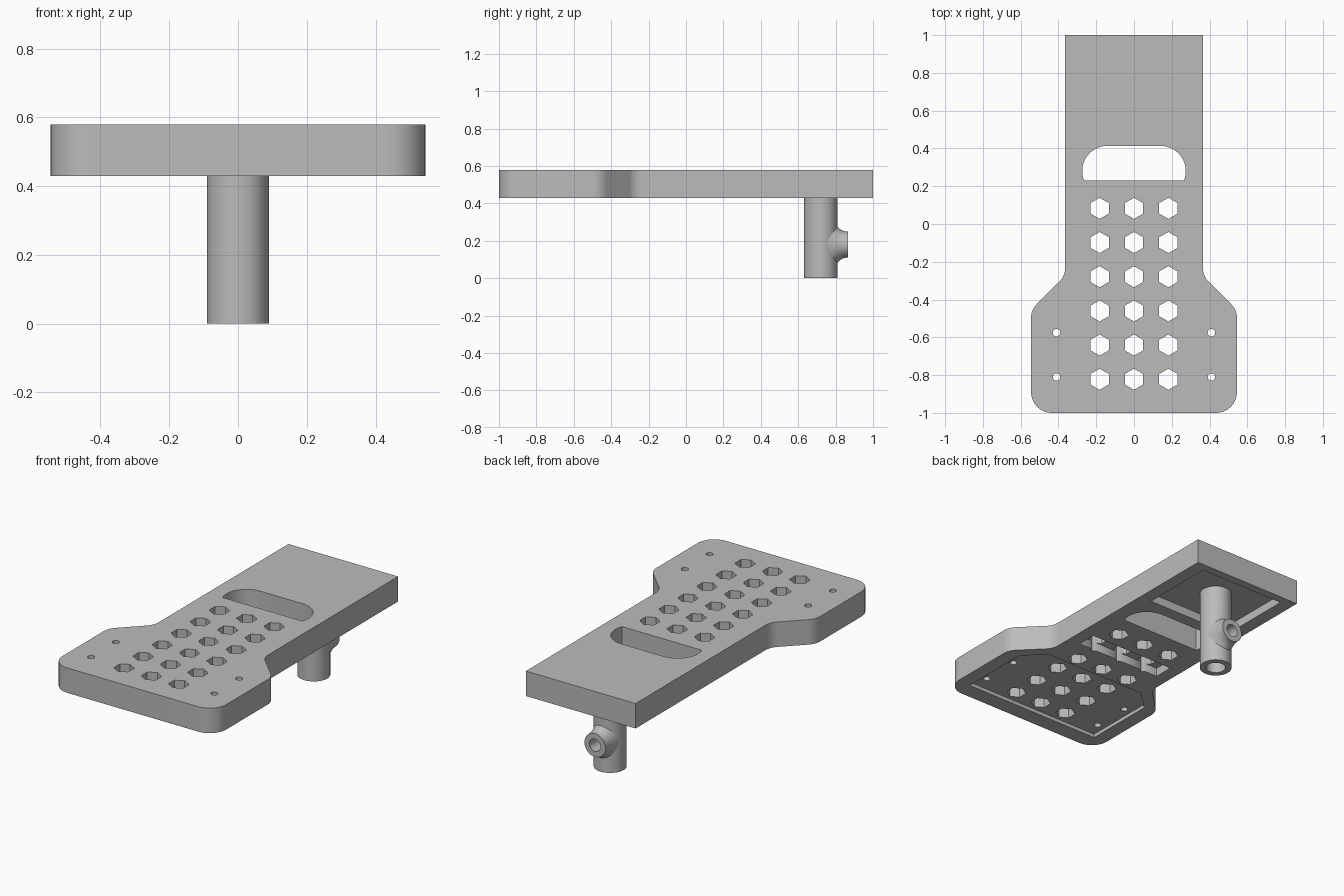
import bpy, bmesh
from math import pi, cos, sin, sqrt, radians
from mathutils import Vector

if "Cube" in bpy.data.objects:
    bpy.data.objects.remove(bpy.data.objects["Cube"], do_unlink=True)

BASE, TOP = 0.43, 0.58          # underside and top of the plate
POST_Y, POST_R, PORT_Z = 0.72, 0.09, 0.18

grey = bpy.data.materials.new("plain grey")
grey.use_nodes = True
grey.diffuse_color = (0.5, 0.5, 0.5, 1)
grey.node_tree.nodes["Principled BSDF"].inputs["Base Color"].default_value = grey.diffuse_color


def finish(name, bm):
    bmesh.ops.recalc_face_normals(bm, faces=bm.faces)
    mesh = bpy.data.meshes.new(name)
    bm.to_mesh(mesh)
    bm.free()
    obj = bpy.data.objects.new(name, mesh)
    bpy.context.collection.objects.link(obj)
    mesh.materials.append(grey)
    return obj


def prism(bm, outline, z0, z1):
    face = bm.faces.new([bm.verts.new((x, y, z0)) for x, y in outline])
    out = bmesh.ops.extrude_face_region(bm, geom=[face])["geom"]
    verts = [g for g in out if isinstance(g, bmesh.types.BMVert)]
    bmesh.ops.translate(bm, verts=verts, vec=(0, 0, z1 - z0))


def circle(x, y, r, n, start=0.0):
    return [(x + r * cos(start + 2 * pi * i / n), y + r * sin(start + 2 * pi * i / n)) for i in range(n)]


def mirrored(half):
    return half + [(-x, y) for x, y in reversed(half)]


def rounded(corners, n=10):
    """Replace each (x, y, radius) corner with a tangent arc."""
    pts = []
    for i, (x, y, r) in enumerate(corners):
        p = Vector((x, y))
        if r == 0:
            pts.append((x, y))
            continue
        a = (Vector(corners[i - 1][:2]) - p).normalized()
        b = (Vector(corners[(i + 1) % len(corners)][:2]) - p).normalized()
        half = a.angle(b) / 2
        centre = p + (a + b).normalized() * (r / sin(half))
        start = p + a * (r * cos(half) / sin(half)) - centre
        end = p + b * (r * cos(half) / sin(half)) - centre
        for k in range(n + 1):
            d = start.lerp(end, k / n)
            # even angular steps along the arc
            ang = start.angle_signed(end) * k / n
            d = Vector((start.x * cos(-ang) - start.y * sin(-ang),
                        start.x * sin(-ang) + start.y * cos(-ang)))
            pts.append(tuple(centre + d))
    return pts


def cut(obj, cutter):
    cutter.hide_render = True
    mod = obj.modifiers.new("cut", "BOOLEAN")
    mod.operation = "DIFFERENCE"
    mod.solver = "EXACT"
    mod.object = cutter
    bpy.context.view_layer.objects.active = obj
    bpy.ops.object.modifier_apply(modifier=mod.name)
    bpy.data.objects.remove(cutter, do_unlink=True)


def smooth(obj):
    bpy.ops.object.select_all(action="DESELECT")
    obj.select_set(True)
    bpy.context.view_layer.objects.active = obj
    bpy.ops.object.shade_smooth_by_angle(angle=radians(30))


# Paddle-shaped plate with rounded shoulders and front corners
side = [(0.545, -1, 0.11), (0.545, -0.455, 0.1), (0.365, -0.275, 0.1), (0.365, 1, 0)]
bm = bmesh.new()
prism(bm, rounded(side + [(-x, y, r) for x, y, r in reversed(side)]), BASE, TOP)
plate = finish("plate", bm)

# Shallow pockets in the underside
bm = bmesh.new()
prism(bm, mirrored([(0.46, -0.9), (0.46, -0.46), (0.34, -0.345)]), BASE - 0.1, BASE + 0.022)
for y0, y1 in ((-0.14, -0.02), (0.49, 0.95)):
    prism(bm, mirrored([(0.285, y0), (0.285, y1)]), BASE - 0.1, BASE + 0.052)
cut(plate, finish("pocket_cutter", bm))

# Hexagonal vents, screw holes and the hand slot
bm = bmesh.new()
for row in range(6):
    for col in (-1, 0, 1):
        prism(bm, circle(0.182 * col, 0.083 - 0.181 * row, 0.056, 6, pi / 2), BASE - 0.1, TOP + 0.1)
for x in (-0.41, 0.41):
    for y in (-0.575, -0.81):
        prism(bm, circle(x, y, 0.02, 20), BASE - 0.1, TOP + 0.1)
arc = [radians(-22 + 112 * i / 14) for i in range(15)]
prism(bm, mirrored([(0.14 + 0.134 * cos(a), 0.28 + 0.134 * sin(a)) for a in arc]), BASE - 0.1, TOP + 0.1)
cut(plate, finish("hole_cutter", bm))
smooth(plate)

# Round post, reaching up to the pocket ceiling
bm = bmesh.new()
prism(bm, circle(0, POST_Y, POST_R, 48), 0, BASE + 0.055)
post = finish("post", bm)
bm = bmesh.new()
prism(bm, circle(0, POST_Y, 0.055, 40), -0.1, BASE)
cut(post, finish("post_bore", bm))

# Port on the back of the post, flaring into it
bm = bmesh.new()
rings, steps, n = [], 8, 40
for s in range(steps + 1):
    t = s / steps
    flare = (1 - t) ** 2.5
    ring = []
    for i in range(n):
        c, d = cos(2 * pi * i / n), sin(2 * pi * i / n)
        x = (0.07 + 0.013 * flare) * c
        seat = POST_Y + sqrt(POST_R ** 2 - x * x) - 0.003
        ring.append(bm.verts.new((x, seat + (0.865 - seat) * t, PORT_Z + (0.07 + 0.03 * flare) * d)))
    rings.append(ring)
for a, b in zip(rings, rings[1:]):
    for i in range(n):
        j = (i + 1) % n
        bm.faces.new((a[i], a[j], b[j], b[i]))
# Ring-shaped end and the lining of the hole
lips = [[bm.verts.new((r * cos(2 * pi * i / n), y, PORT_Z + r * sin(2 * pi * i / n))) for i in range(n)]
        for r, y in ((0.037, 0.865), (0.037, 0.76))]
for a, b in ((rings[-1], lips[0]), (lips[0], lips[1])):
    for i in range(n):
        j = (i + 1) % n
        bm.faces.new((a[i], a[j], b[j], b[i]))
port = finish("port", bm)

# Open the post wall behind the port
bm = bmesh.new()
prism(bm, circle(0, 0, 0.037, n), 0, 0.2)
for v in bm.verts:
    v.co = (v.co.x, POST_Y + v.co.z, PORT_Z + v.co.y)
cut(post, finish("port_bore", bm))
smooth(post)
smooth(port)
